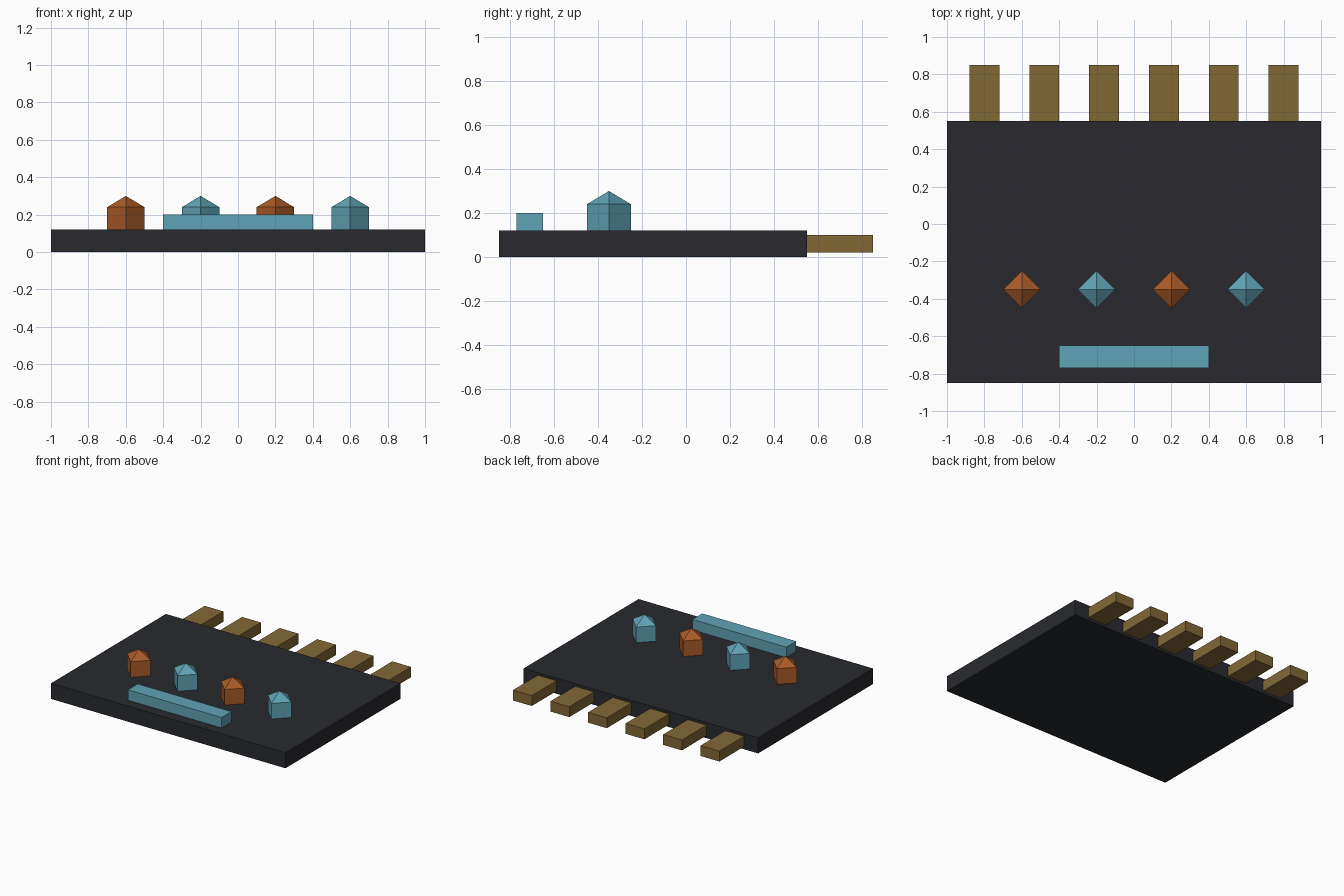
import bpy, bmesh
from mathutils import Matrix, Vector

if "Cube" in bpy.data.objects:
    bpy.data.objects.remove(bpy.data.objects["Cube"])


def material(name, rgb):
    """Material from display (sRGB) values."""
    m = bpy.data.materials.new(name)
    lin = [((c / 255 + 0.055) / 1.055) ** 2.4 for c in rgb]
    m.diffuse_color = (*lin, 1)
    m.use_nodes = True
    m.node_tree.nodes["Principled BSDF"].inputs["Base Color"].default_value = m.diffuse_color
    return m


def finish(name, bm, mat):
    bmesh.ops.recalc_face_normals(bm, faces=bm.faces)
    me = bpy.data.meshes.new(name)
    bm.to_mesh(me)
    bm.free()
    me.materials.append(mat)
    ob = bpy.data.objects.new(name, me)
    bpy.context.collection.objects.link(ob)
    return ob


def box(name, lo, hi, mat):
    lo, hi = Vector(lo), Vector(hi)
    bm = bmesh.new()
    bmesh.ops.create_cube(bm, size=1, matrix=Matrix.Translation((lo + hi) / 2)
                          @ Matrix.Diagonal((*(hi - lo), 1)))
    return finish(name, bm, mat)


def peg(name, x, y, mat, r=0.1, z0=0.12, z1=0.24, z2=0.30):
    """Four-sided post, corners on the axes, with a pyramid cap."""
    bm = bmesh.new()
    ring = [(x + r, y), (x, y + r), (x - r, y), (x, y - r)]
    low = [bm.verts.new((*p, z0)) for p in ring]
    top = [bm.verts.new((*p, z1)) for p in ring]
    tip = bm.verts.new((x, y, z2))
    bm.faces.new(low[::-1])
    for i in range(4):
        j = (i + 1) % 4
        bm.faces.new((low[i], low[j], top[j], top[i]))
        bm.faces.new((top[i], top[j], tip))
    return finish(name, bm, mat)


dark = material("dark", (41, 42, 47))
brass = material("brass", (130, 105, 53))
teal = material("teal", (96, 164, 182))
orange = material("orange", (170, 91, 40))

# Base slab
box("base_plate", (-1, -0.85, 0), (1, 0.55, 0.12), dark)

# Contact tabs along the back edge
for i in range(6):
    x = -0.8 + 0.32 * i
    box(f"back_tab_{i + 1}", (x - 0.08, 0.55, 0.02), (x + 0.08, 0.85, 0.10), brass)

# Row of pointed pegs, alternating colours
for i in range(4):
    peg(f"peg_{i + 1}", -0.6 + 0.4 * i, -0.35, teal if i % 2 else orange)

# Bar near the front edge
box("front_bar", (-0.4, -0.77, 0.12), (0.4, -0.65, 0.20), teal)
